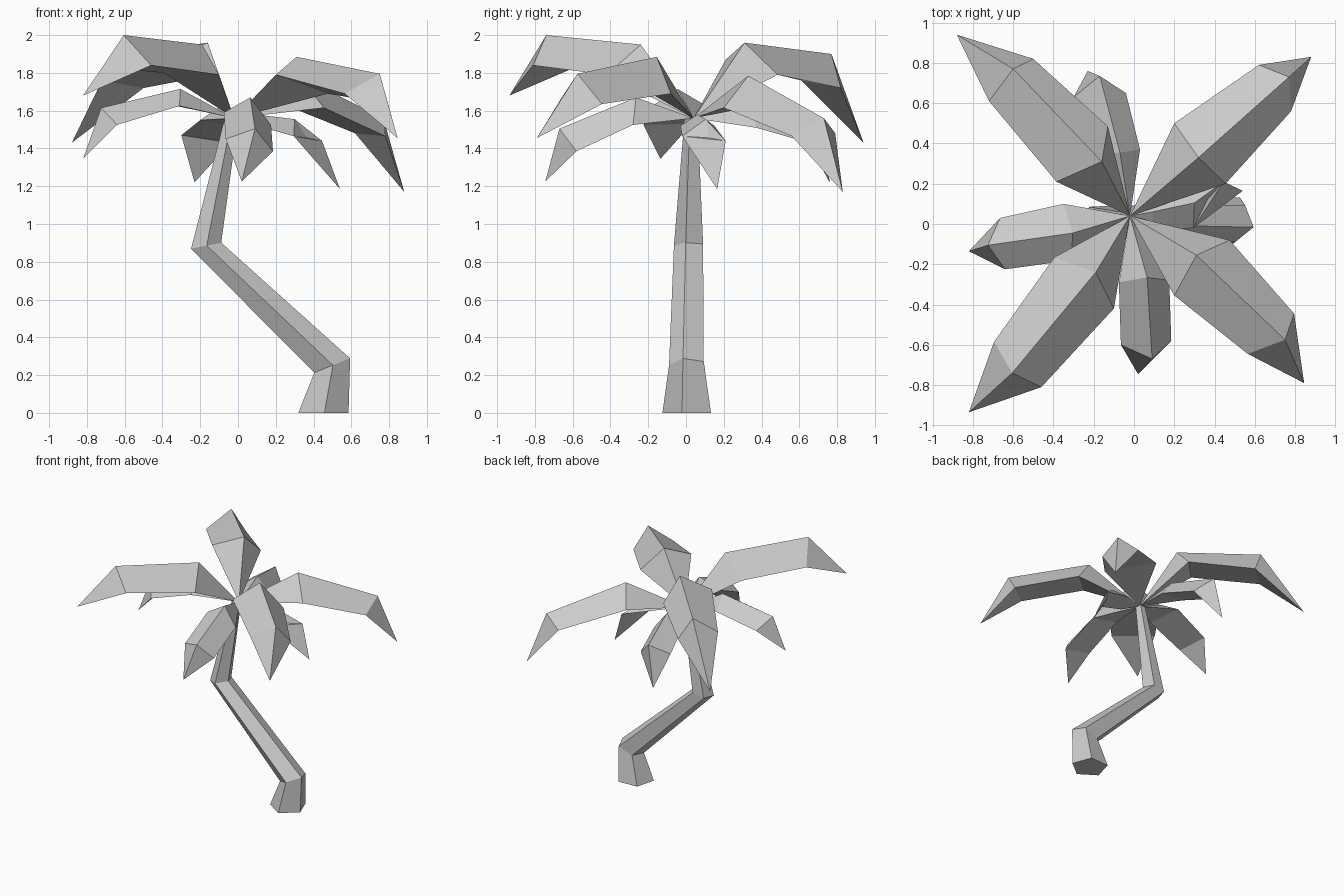
import bpy
import bmesh
from math import cos, sin, radians
from mathutils import Vector

default_cube = bpy.data.objects.get("Cube")
if default_cube:
    bpy.data.objects.remove(default_cube, do_unlink=True)

# One plain grey for the whole tree
grey = bpy.data.materials.new("plain_grey")
grey.use_nodes = True
grey_value = (0.6, 0.6, 0.6, 1)
grey.diffuse_color = grey_value
grey.node_tree.nodes["Principled BSDF"].inputs["Base Color"].default_value = grey_value


def finish(name, bm):
    """Turn a bmesh into a flat-shaded object."""
    bmesh.ops.recalc_face_normals(bm, faces=bm.faces)
    mesh = bpy.data.meshes.new(name)
    bm.to_mesh(mesh)
    bm.free()
    mesh.materials.append(grey)
    obj = bpy.data.objects.new(name, mesh)
    bpy.context.collection.objects.link(obj)
    return obj


def make_trunk(name, rings, sides=5, turn=-15):
    """Loft a crooked trunk through rings of (centre, radius, x slope)."""
    bm = bmesh.new()
    loops = []
    for centre, radius, slope in rings:
        loop = []
        for i in range(sides):
            angle = radians(turn + 360 * i / sides)
            dx, dy = radius * cos(angle), radius * sin(angle)
            loop.append(bm.verts.new(Vector(centre) + Vector((dx, dy, dx * slope))))
        loops.append(loop)
    for low, high in zip(loops, loops[1:]):
        for i in range(sides):
            j = (i + 1) % sides
            bm.faces.new((low[i], low[j], high[j], high[i]))
    bm.faces.new(loops[0])
    bm.faces.new(loops[-1])
    return finish(name, bm)


CROWN = (-0.02, 0.04, 1.56)


def make_frond(name, ridge, edge_a, edge_b, tip):
    """Loft a closed, ridged leaf from the crown through two joints to its tip."""
    bm = bmesh.new()
    root, end = bm.verts.new(CROWN), bm.verts.new(tip)
    rails = [[bm.verts.new(p) for p in rail] for rail in (ridge, edge_a, edge_b)]
    for rail, following in zip(rails, rails[1:] + rails[:1]):
        bm.faces.new((root, rail[0], following[0]))
        bm.faces.new((rail[0], rail[1], following[1], following[0]))
        bm.faces.new((rail[1], end, following[1]))
    return finish(name, bm)


# Crooked five-sided trunk
make_trunk("trunk", [
    ((.45, .015, 0), .14, 0),
    ((.497, .01, .25), .1, .4),
    ((-.17, .02, .885), .084, .2),
    ((-.035, .03, 1.56), .038, 0),
])

# Four long diagonal fronds
make_frond("back_right_frond",
           ridge=[(-.16, .31, 1.96), (-.6, .77, 1.9)],
           edge_a=[(-.13, .485, 1.79), (-.5, .82, 1.72)],
           edge_b=[(-.385, .21, 1.87), (-.72, .61, 1.76)],
           tip=(-.88, .94, 1.43))
make_frond("back_left_frond",
           ridge=[(.32, .33, 1.785), (.77, .73, 1.56)],
           edge_a=[(.455, .2, 1.615), (.78, .56, 1.465)],
           edge_b=[(.2, .5, 1.65), (.62, .79, 1.48)],
           tip=(.88, .83, 1.17))
make_frond("front_right_frond",
           ridge=[(-.19, -.24, 1.95), (-.605, -.74, 2)],
           edge_a=[(-.395, -.165, 1.8), (-.695, -.585, 1.83)],
           edge_b=[(-.1, -.42, 1.79), (-.46, -.81, 1.84)],
           tip=(-.82, -.935, 1.68))
make_frond("front_left_frond",
           ridge=[(.31, -.155, 1.885), (.75, -.575, 1.795)],
           edge_a=[(.2, -.355, 1.79), (.565, -.645, 1.69)],
           edge_b=[(.475, -.08, 1.69), (.795, -.445, 1.635)],
           tip=(.845, -.79, 1.455))

# Four shorter drooping fronds between them
make_frond("right_frond",
           ridge=[(-.305, -.045, 1.715), (-.725, -.105, 1.615)],
           edge_a=[(-.35, .1, 1.63), (-.665, .03, 1.53)],
           edge_b=[(-.31, -.18, 1.625), (-.64, -.225, 1.525)],
           tip=(-.82, -.135, 1.345))
make_frond("back_frond",
           ridge=[(-.07, .355, 1.64), (-.17, .735, 1.55)],
           edge_a=[(.03, .37, 1.51), (-.04, .65, 1.43)],
           edge_b=[(-.2, .33, 1.55), (-.3, .63, 1.47)],
           tip=(-.23, .76, 1.22))
make_frond("front_frond",
           ridge=[(.065, -.265, 1.67), (.09, -.67, 1.505)],
           edge_a=[(-.075, -.29, 1.59), (-.065, -.6, 1.45)],
           edge_b=[(.175, -.28, 1.525), (.185, -.58, 1.385)],
           tip=(.02, -.745, 1.225))
make_frond("left_frond",
           ridge=[(.09, .06, 1.58), (.3, .105, 1.555)],
           edge_a=[(.1, -.03, 1.52), (.295, -.02, 1.465)],
           edge_b=[(.18, .15, 1.52), (.445, .21, 1.44)],
           tip=(.54, .165, 1.185))
